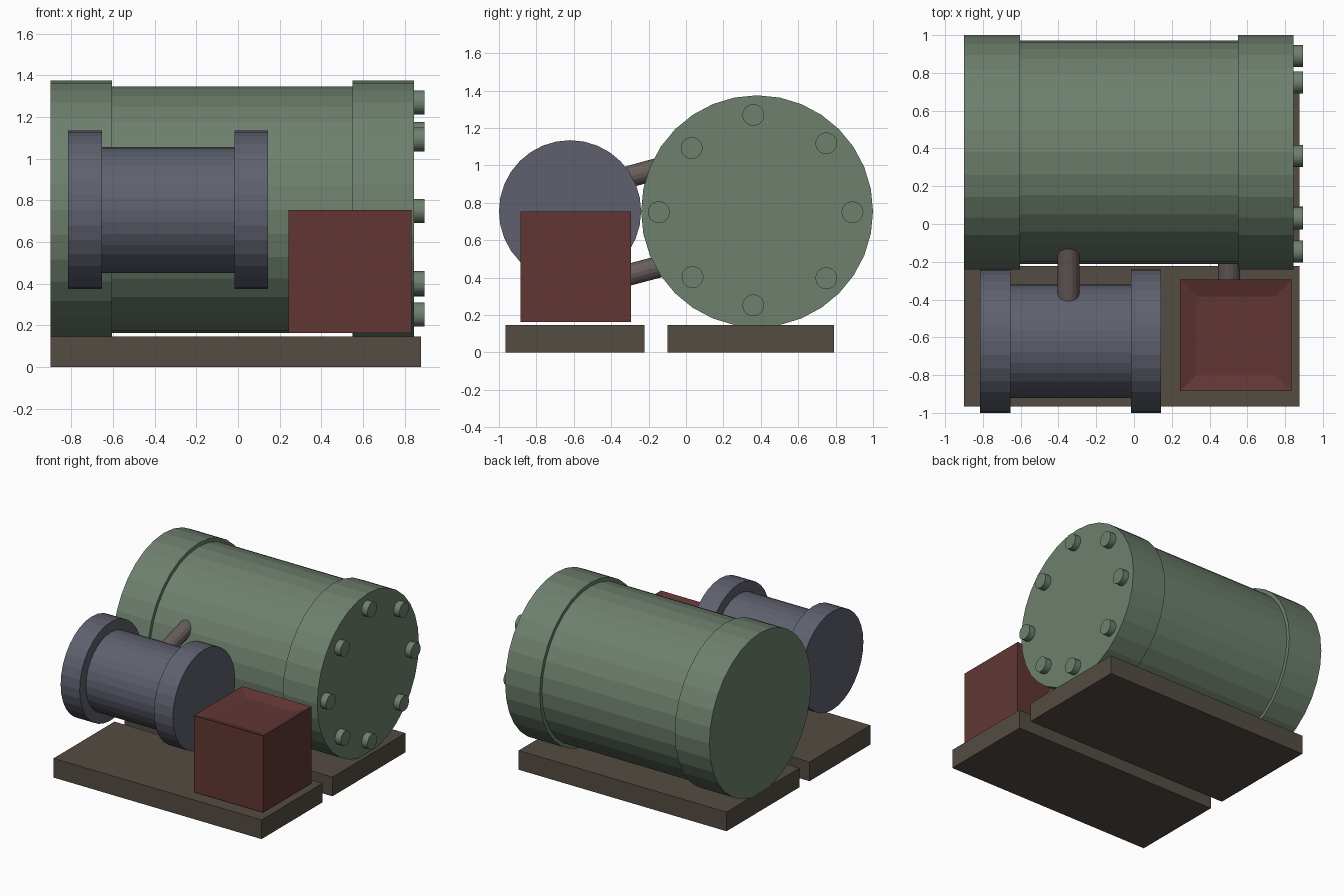
import bpy, bmesh, math
from mathutils import Vector

if "Cube" in bpy.data.objects:
    bpy.data.objects.remove(bpy.data.objects["Cube"])


def material(name, rgb):
    m = bpy.data.materials.new(name)
    m.diffuse_color = (*rgb, 1)
    m.use_nodes = True
    m.node_tree.nodes["Principled BSDF"].inputs["Base Color"].default_value = m.diffuse_color
    return m


GREEN = material("sage green", (0.156, 0.216, 0.156))
BLUE = material("slate blue", (0.112, 0.117, 0.156))
RED = material("dark red", (0.119, 0.037, 0.034))
BROWN = material("brown", (0.089, 0.072, 0.054))
GREY = material("warm grey", (0.141, 0.112, 0.107))


def finish(bm, name, mat):
    bmesh.ops.recalc_face_normals(bm, faces=bm.faces[:])
    me = bpy.data.meshes.new(name)
    bm.to_mesh(me)
    bm.free()
    me.materials.append(mat)
    ob = bpy.data.objects.new(name, me)
    bpy.context.collection.objects.link(ob)
    return ob


def box(lo, hi):
    bm = bmesh.new()
    bmesh.ops.create_cube(bm, size=1)
    for v in bm.verts:
        v.co = [(lo[i] + hi[i]) / 2 + v.co[i] * (hi[i] - lo[i]) for i in range(3)]
    return bm


def lathe_x(name, profile, y, z, mat, sides=32):
    """Closed turned part along x; profile is (x, radius) pairs."""
    bm = bmesh.new()
    rings = []
    for x, r in profile:
        rings.append([bm.verts.new((x, y + r * math.cos(2 * math.pi * i / sides),
                                    z + r * math.sin(2 * math.pi * i / sides)))
                      for i in range(sides)])
    for a, b in zip(rings, rings[1:]):
        for i in range(sides):
            j = (i + 1) % sides
            bm.faces.new((a[i], a[j], b[j], b[i]))
    bm.faces.new(rings[0])
    bm.faces.new(rings[-1])
    return finish(bm, name, mat)


def pipe(name, a, b, radius):
    a, b = Vector(a), Vector(b)
    bm = bmesh.new()
    bmesh.ops.create_cone(bm, cap_ends=True, segments=16, radius1=radius,
                          radius2=radius, depth=(b - a).length)
    bm.transform((b - a).to_track_quat('Z', 'Y').to_matrix().to_4x4())
    bmesh.ops.translate(bm, verts=bm.verts[:], vec=(a + b) / 2)
    return finish(bm, name, GREY)


def flanged(x0, x1, x2, x3, rim, body):
    return [(x0, rim), (x1, rim), (x1, body), (x2, body), (x2, rim), (x3, rim)]


# Base slabs
finish(box((-0.9, -0.965, 0), (0.877, -0.222, 0.148)), "front_base", BROWN)
finish(box((-0.9, -0.1, 0), (0.877, 0.79, 0.148)), "rear_base", BROWN)

# Flanged drums
lathe_x("large_drum", flanged(-0.9, -0.604, 0.55, 0.845, 0.62, 0.592), 0.38, 0.755, GREEN)
lathe_x("small_drum", flanged(-0.815, -0.653, -0.017, 0.144, 0.38, 0.302), -0.62, 0.755, BLUE)

# Bolts on the large drum's end plate
bolts = [(0.36, 1.27), (0.03, 1.093), (-0.145, 0.75), (0.035, 0.403),
         (0.36, 0.252), (0.75, 0.397), (0.89, 0.75), (0.75, 1.118)]
for n, (y, z) in enumerate(bolts, 1):
    lathe_x(f"bolt_{n}", [(0.83, 0.058), (0.895, 0.058)], y, z, GREEN)

# Control box with a shallow dished top
bm = box((0.243, -0.885, 0.163), (0.833, -0.295, 0.755))
bm.normal_update()
top = max(bm.faces, key=lambda f: f.calc_center_median().z)
bmesh.ops.inset_region(bm, faces=[top], thickness=0.125, depth=-0.03)
finish(bm, "control_box", RED)

# Connecting pipes
pipe("upper_pipe", (-0.347, -0.52, 0.88), (-0.347, 0.0, 1.024), 0.058)
pipe("lower_pipe", (0.503, -0.42, 0.385), (0.503, 0.0, 0.497), 0.058)
